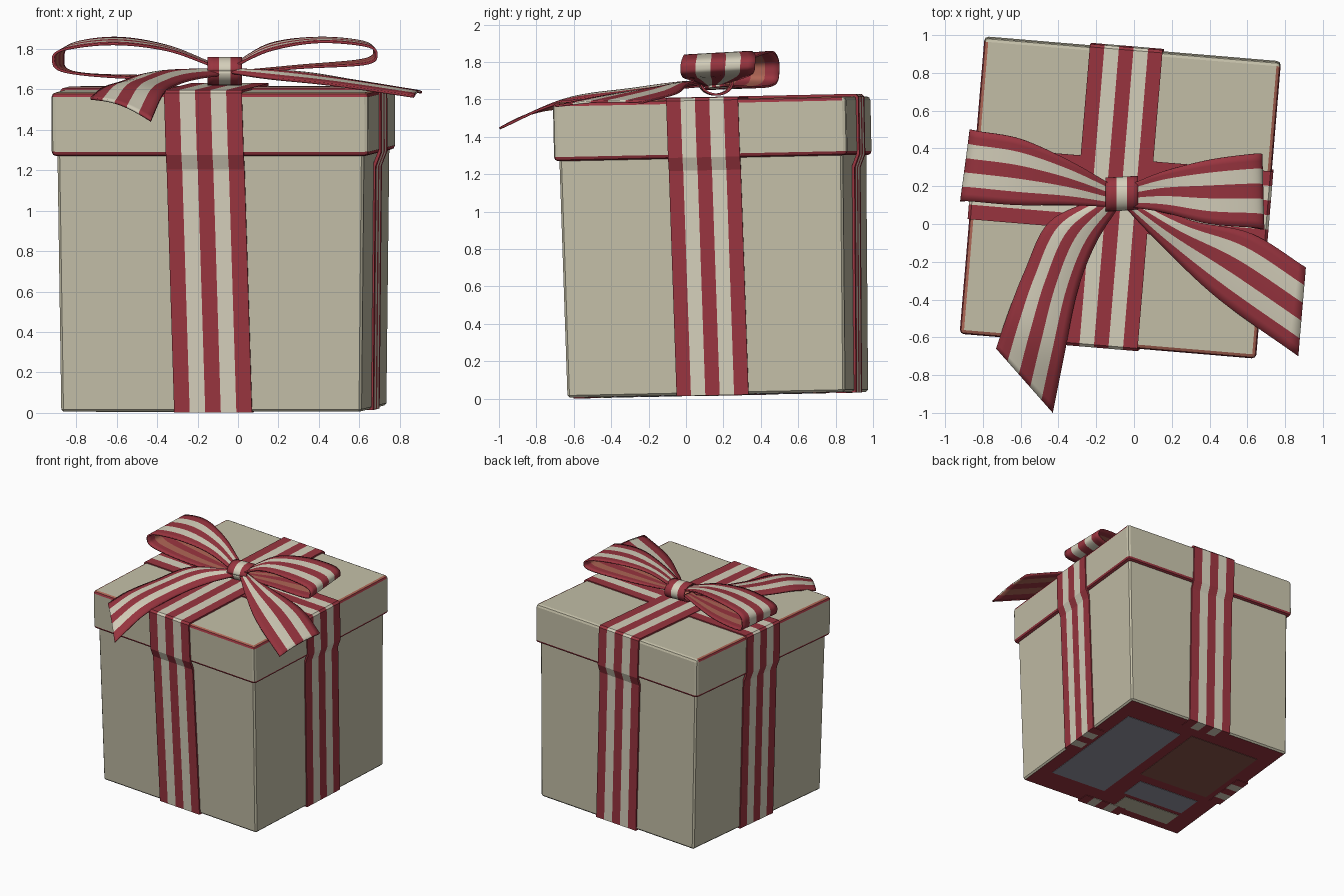
import bpy, bmesh, math
from mathutils import Matrix, Vector

if "Cube" in bpy.data.objects:
    bpy.data.objects.remove(bpy.data.objects["Cube"], do_unlink=True)


def material(name, *rgb):
    mat = bpy.data.materials.new(name)
    mat.use_nodes = True
    colour = (*rgb, 1)
    mat.diffuse_color = colour
    bsdf = mat.node_tree.nodes["Principled BSDF"]
    bsdf.inputs["Base Color"].default_value = colour
    bsdf.inputs["Roughness"].default_value = 0.8
    return mat


card = material("card_cream", 0.55, 0.52, 0.39)
cream = material("ribbon_cream", 0.67, 0.63, 0.5)
red = material("ribbon_red", 0.32, 0.035, 0.05)
salmon = material("faded_salmon", 0.42, 0.13, 0.09)
grey = material("patch_grey", 0.3, 0.3, 0.36)
brown = material("patch_brown", 0.25, 0.09, 0.07)

# The whole box stands slightly turned and tipped
BOX = (Matrix.Translation((-0.07, 0.17, 0.021))
       @ Matrix.Rotation(math.radians(-4.8), 4, "Z")
       @ Matrix.Rotation(math.radians(1.2), 4, "X"))


def make_object(name, bm, materials, matrix=Matrix()):
    mesh = bpy.data.meshes.new(name)
    bm.to_mesh(mesh)
    bm.free()
    for mat in materials:
        mesh.materials.append(mat)
    obj = bpy.data.objects.new(name, mesh)
    bpy.context.collection.objects.link(obj)
    obj.matrix_world = matrix
    return obj


def block(name, low, high, z0, z1, bevel, segments, materials, rule):
    """Square block with half widths low and high, coloured by face normal."""
    bm = bmesh.new()
    bmesh.ops.create_cube(bm, size=2)
    for v in bm.verts:
        half = high if v.co.z > 0 else low
        v.co = (v.co.x * half, v.co.y * half, z1 if v.co.z > 0 else z0)
    bmesh.ops.bevel(bm, geom=bm.edges[:], offset=bevel, segments=segments,
                    profile=0.5, affect="EDGES")
    bm.normal_update()
    for f in bm.faces:
        f.material_index = rule(f.normal)
    return make_object(name, bm, materials, BOX)


def spline(points, steps):
    """Catmull-Rom curve through the points."""
    points = [Vector(p) for p in points]
    padded = [2 * points[0] - points[1], *points, 2 * points[-1] - points[-2]]
    result = []
    for a, b, c, d in zip(padded, padded[1:], padded[2:], padded[3:]):
        for i in range(steps):
            t = i / steps
            result.append(b + (c - a) * t / 2
                          + (a - 2.5 * b + 2 * c - d / 2) * t ** 2
                          + (3 * (b - c) + d - a) * t ** 3 / 2)
    return result + [points[-1]]


def ribbon(name, stations, steps=8, stripes=5, thick=0.012, arch=0.0,
           matrix=Matrix(), smooth=True):
    """Striped band; each station holds its two edge points."""
    left = spline([s[:3] for s in stations], steps)
    right = spline([s[3:] for s in stations], steps)
    columns = stripes * 2
    bm = bmesh.new()
    rows = []
    for a, b in zip(left, right):
        row = []
        for j in range(columns + 1):
            t = j / columns
            lift = Vector((0, 0, arch * math.sin(math.pi * t)))
            row.append(bm.verts.new(a.lerp(b, t) + lift))
        rows.append(row)
    for r, s in zip(rows, rows[1:]):
        for j in range(columns):
            f = bm.faces.new((r[j], r[j + 1], s[j + 1], s[j]))
            f.material_index = (j // 2) % 2
            f.smooth = smooth
    obj = make_object(name, bm, [red, cream, red, salmon], matrix)
    mod = obj.modifiers.new("thickness", "SOLIDIFY")
    mod.thickness = thick
    mod.material_offset = 2
    return obj


# Box body with a red underside
block("box_body", 0.745, 0.762, 0, 1.4, 0.012, 1, [card, red],
      lambda n: int(n.z < -0.9))


# Lid with worn coloured rims
def lid_colour(n):
    if n.z < -0.2:
        return 1
    if 0.1 < n.z < 0.98 and n.y < 0.3:
        return 2 if n.z > 0.8 else 1
    return 0


block("lid", 0.7875, 0.7875, 1.265, 1.58, 0.022, 2, [card, red, salmon], lid_colour)

# Thin patches under the box
for name, mat, x0, x1, y0, y1 in [
        ("large_grey_patch", grey, 0.12, 0.62, -0.52, 0.52),
        ("brown_patch", brown, -0.6, 0.03, -0.15, 0.55),
        ("small_grey_patch", grey, -0.58, -0.03, -0.46, -0.24),
        ("cream_patch", card, -0.58, -0.07, -0.66, -0.5)]:
    bm = bmesh.new()
    bmesh.ops.create_cube(bm, size=1)
    for v in bm.verts:
        v.co = (x1 if v.co.x > 0 else x0, y1 if v.co.y > 0 else y0, v.co.z * 0.006)
    make_object(name, bm, [mat], BOX)


# Two ribbons wrapped around the box
def wrap(name, lift, foot, top, back_foot, turn):
    profile = [(0.65, -0.004), (0.745 + lift, -0.004), (0.76 + lift, 1.2),
               (0.787 + lift, 1.27), (0.787 + lift, 1.565 + lift),
               (0.772 + lift, 1.58 + lift)]
    stations = []
    for side, base in ((-1, foot), (1, back_foot)):
        half = []
        for h, z in profile:
            mid = base + (top - base) * max(z, 0) / 1.6
            half.append((mid - 0.193, side * h, z, mid + 0.193, side * h, z))
        stations += half if side < 0 else half[::-1]
    ribbon(name, stations, steps=1, thick=0.016, smooth=False,
           matrix=BOX @ Matrix.Rotation(turn, 4, "Z"))


wrap("front_ribbon", 0.013, 0.01, -0.035, 0, 0)
wrap("side_ribbon", 0.009, 0.035, 0.015, 0.015, math.pi / 2)

# Bow loops: over the top, round the end and back beneath
ribbon("right_loop", [
    (-0.02, 0.21, 1.73, -0.02, 0.09, 1.72),
    (0.16, 0.28, 1.83, 0.16, 0.06, 1.8),
    (0.4, 0.34, 1.86, 0.4, 0, 1.84),
    (0.62, 0.37, 1.84, 0.64, -0.02, 1.82),
    (0.68, 0.37, 1.79, 0.69, -0.03, 1.77),
    (0.62, 0.36, 1.74, 0.63, -0.02, 1.72),
    (0.3, 0.3, 1.71, 0.3, 0.03, 1.7),
    (-0.02, 0.2, 1.68, -0.02, 0.1, 1.67)])
ribbon("left_loop", [
    (-0.12, 0.09, 1.72, -0.12, 0.21, 1.73),
    (-0.35, 0.1, 1.8, -0.35, 0.34, 1.82),
    (-0.62, 0.1, 1.83, -0.6, 0.45, 1.86),
    (-0.87, 0.12, 1.8, -0.82, 0.49, 1.83),
    (-0.92, 0.12, 1.74, -0.87, 0.5, 1.76),
    (-0.85, 0.12, 1.68, -0.82, 0.48, 1.68),
    (-0.5, 0.1, 1.65, -0.5, 0.38, 1.66),
    (-0.12, 0.1, 1.66, -0.12, 0.2, 1.67)])

# Bow tails draped over the lid edges
ribbon("left_tail", [
    (-0.06, 0.12, 1.68, -0.19, 0.14, 1.68),
    (-0.2, -0.1, 1.66, -0.45, 0.01, 1.68),
    (-0.3, -0.36, 1.63, -0.58, -0.25, 1.64),
    (-0.37, -0.7, 1.58, -0.67, -0.48, 1.61),
    (-0.43, -1, 1.45, -0.73, -0.66, 1.56)], arch=0.025)
ribbon("right_tail", [
    (-0.02, 0.15, 1.69, -0.06, 0.1, 1.69),
    (0.3, 0.02, 1.69, 0.15, -0.12, 1.66),
    (0.62, -0.05, 1.64, 0.45, -0.4, 1.63),
    (0.91, -0.23, 1.59, 0.87, -0.7, 1.57)], arch=0.015)

# Knot band around the middle of the bow
ring = []
for i in range(17):
    angle = math.tau * i / 16
    y, z = 0.155 - 0.09 * math.cos(angle), 1.69 + 0.07 * math.sin(angle)
    ring.append((-0.15, y, z, 0.02, y + 0.01, z))
ribbon("bow_knot", ring, steps=2, stripes=3)
